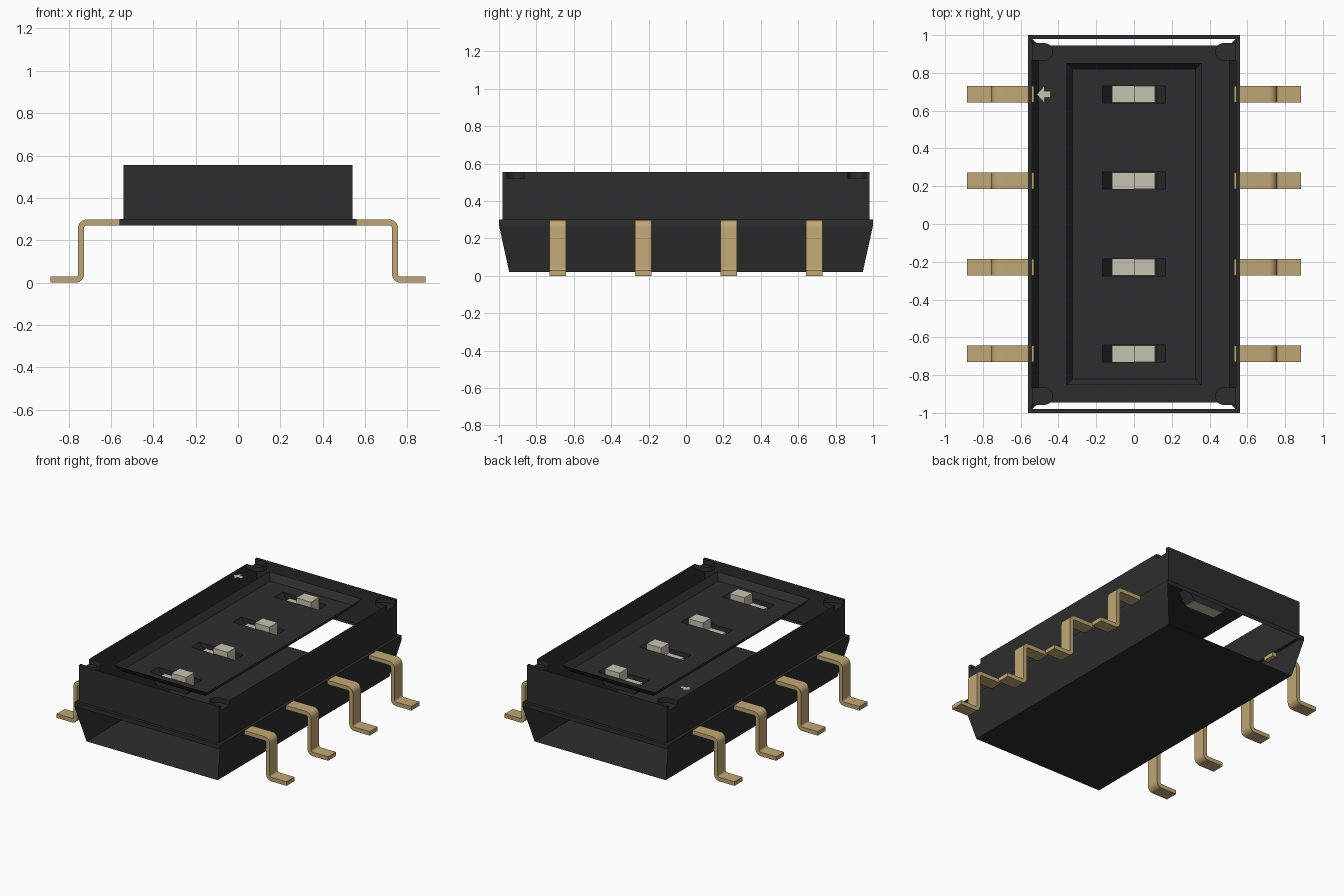
import bpy
import bmesh
import math

cube = bpy.data.objects.get("Cube")
if cube:
    bpy.data.objects.remove(cube, do_unlink=True)


def material(name, rgb):
    m = bpy.data.materials.new(name)
    m.use_nodes = True
    m.diffuse_color = (*rgb, 1)
    m.node_tree.nodes["Principled BSDF"].inputs["Base Color"].default_value = (*rgb, 1)
    return m


BLACK = material("black plastic", (0.027, 0.027, 0.027))
GOLD = material("gold metal", (0.53, 0.39, 0.18))
WHITE = material("off white plastic", (0.56, 0.56, 0.45))


def build(name, polys, mat):
    """Make one object from a list of polygons, welding shared corners."""
    bm = bmesh.new()
    for poly in polys:
        bm.faces.new([bm.verts.new(p) for p in poly])
    bmesh.ops.remove_doubles(bm, verts=bm.verts, dist=1e-5)
    bmesh.ops.recalc_face_normals(bm, faces=bm.faces)
    me = bpy.data.meshes.new(name)
    bm.to_mesh(me)
    bm.free()
    me.materials.append(mat)
    ob = bpy.data.objects.new(name, me)
    bpy.context.collection.objects.link(ob)
    return ob


def rect(x, y, z):
    return [(-x, -y, z), (x, -y, z), (x, y, z), (-x, y, z)]


def band(a, b):
    """Quads joining two closed loops."""
    n = len(a)
    return [[a[i], a[(i + 1) % n], b[(i + 1) % n], b[i]] for i in range(n)]


def prism(profile, y0, y1):
    """Solid made by sweeping an x-z profile along y."""
    a = [(x, y0, z) for x, z in profile]
    b = [(x, y1, z) for x, z in profile]
    return band(a, b) + [a, b[::-1]]


TOP, NOTCH, RIM_TOP, RIM_LOW, BASE = 0.555, 0.52, 0.30, 0.27, 0.02
BX, BY = 0.54, 0.98           # upper housing half sizes
N0, N1 = 0.865, 0.958         # corner notch extent in y
PINS = [-0.686, -0.229, 0.229, 0.686]

# Upper housing: plain end walls and notched side walls
walls = []
for s in (-1, 1):
    walls.append([(-BX, s * BY, RIM_TOP), (BX, s * BY, RIM_TOP),
                  (BX, s * BY, TOP), (-BX, s * BY, TOP)])
    half = [(BY, RIM_TOP), (BY, TOP), (N1, TOP), (N1, NOTCH), (N0, NOTCH), (N0, TOP)]
    outline = half + [(-y, z) for y, z in reversed(half)]
    walls.append([(s * BX, y, z) for y, z in outline])
build("upper_walls", walls, BLACK)

# Rim with its ledge
build("rim", band(rect(BX, BY, RIM_TOP), rect(0.56, 1, RIM_TOP))
      + band(rect(0.56, 1, RIM_TOP), rect(0.56, 1, RIM_LOW)), BLACK)

# Lower tray: floor and tapered sides, open at both ends
up, low = rect(0.56, 1, RIM_LOW), rect(0.505, 0.945, BASE)
sides = band(up, low)
build("lower_tray", [low, sides[1], sides[3]], BLACK)

# Rounded corner pads with a low wall up to the top
R = (N1 - N0) / 2
arc = [(0.476 - R * math.sin(t), (N0 + N1) / 2 - R * math.cos(t))
       for t in [math.pi * i / 10 for i in range(11)]]
path = [(BX, N0)] + arc + [(BX, N1)]
for sx, sn in ((-1, "right"), (1, "left")):
    for sy, en in ((-1, "front"), (1, "back")):
        lo = [(sx * x, sy * y, NOTCH) for x, y in path]
        hi = [(x, y, TOP) for x, y, z in lo]
        build(f"corner_pad_{en}_{sn}", [lo] + band(lo, hi)[:-1], BLACK)

# Recessed panel: sloped border and a floor pierced by slots
PX, PY, PZ = 0.325, 0.82, 0.51
SX, SY = 0.168, 0.045
panel = band(rect(0.357, 0.853, TOP), rect(PX, PY, PZ))


def flat(x0, x1, y0, y1):
    return [(x0, y0, PZ), (x1, y0, PZ), (x1, y1, PZ), (x0, y1, PZ)]


cuts = [-PY] + [v for p in PINS for v in (p - SY, p + SY)] + [PY]
for i in range(len(cuts) - 1):
    y0, y1 = cuts[i], cuts[i + 1]
    panel += [flat(-PX, -SX, y0, y1), flat(SX, PX, y0, y1)]
    if i % 2 == 0:
        panel.append(flat(-SX, SX, y0, y1))
    else:
        hole = flat(-SX, SX, y0, y1)
        panel += band(hole, [(x * 0.69, y, 0.43) for x, y, z in hole])
build("recessed_panel", panel, BLACK)

# Switch sliders: raised on one half, sunk on the other
slider = [(-0.116, 0.43), (0.112, 0.43), (0.112, 0.548), (0, 0.548), (0, 0.48), (-0.116, 0.48)]
for i, y in enumerate(PINS):
    build(f"slider_{i + 1}", prism(slider, y - 0.044, y + 0.044), WHITE)

# Direction arrow at the first switch
ax, ay = -0.515, PINS[3]
arrow = [(0, 0), (0.04, -0.045), (0.04, -0.017), (0.073, -0.017),
         (0.073, 0.017), (0.04, 0.017), (0.04, 0.045)]
build("arrow_mark", [[(ax + x, ay + y, TOP - 0.001) for x, y in arrow]], WHITE)


# Gull-wing leads: centre line with rounded bends, thickened to a strip
def bend(cx, cz, r, a0, a1):
    return [(cx + r * math.cos(math.radians(a0 + (a1 - a0) * i / 6)),
             cz + r * math.sin(math.radians(a0 + (a1 - a0) * i / 6))) for i in range(7)]


T, RI, RO = 0.028, 0.012, 0.04
KX = 0.755                     # outer face of the vertical leg
outer = ([(0.53, 0.298)] + bend(KX - RO, 0.298 - RO, RO, 90, 0)
         + bend(KX + RI, T + RI, RI, 180, 270) + [(0.885, T)])
inner = ([(0.53, 0.298 - T)] + bend(KX - RO, 0.298 - RO, RO - T, 90, 0)
         + bend(KX + RI, T + RI, RI + T, 180, 270) + [(0.885, 0)])
for s, sn in ((-1, "right"), (1, "left")):
    strip = [(s * x, z) for x, z in outer + inner[::-1]]
    for i, y in enumerate(PINS):
        ob = build(f"lead_{sn}_{i + 1}", prism(strip, y - 0.044, y + 0.044), GOLD)
        bpy.ops.object.select_all(action="DESELECT")
        ob.select_set(True)
        bpy.context.view_layer.objects.active = ob
        bpy.ops.object.shade_smooth_by_angle(angle=math.radians(30))
